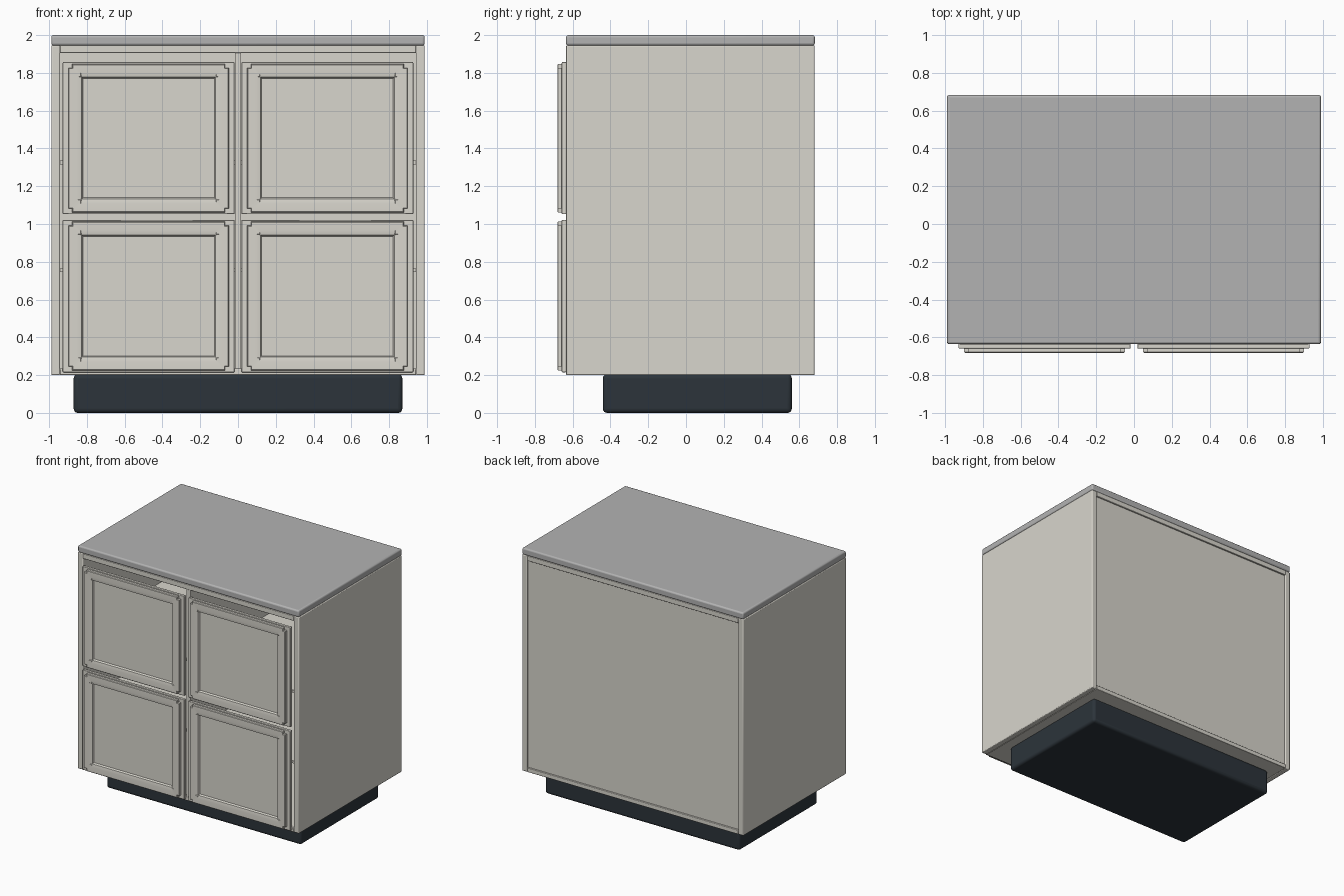
import bpy, bmesh

if "Cube" in bpy.data.objects:
    bpy.data.objects.remove(bpy.data.objects["Cube"])


def material(name, rgb):
    m = bpy.data.materials.new(name)
    m.diffuse_color = (*rgb, 1)
    m.use_nodes = True
    m.node_tree.nodes["Principled BSDF"].inputs["Base Color"].default_value = m.diffuse_color
    return m


PAINT = material("warm_paint", (0.69, 0.67, 0.61))
STONE = material("grey_top", (0.45, 0.45, 0.45))
DARK = material("dark_base", (0.025, 0.034, 0.043))


def finish(name, bm, mat, bevel=0, segments=2):
    bmesh.ops.recalc_face_normals(bm, faces=bm.faces)
    me = bpy.data.meshes.new(name)
    bm.to_mesh(me)
    bm.free()
    me.materials.append(mat)
    ob = bpy.data.objects.new(name, me)
    bpy.context.collection.objects.link(ob)
    bpy.context.view_layer.objects.active = ob
    ob.select_set(True)
    if bevel:
        b = ob.modifiers.new("bevel", 'BEVEL')
        b.width, b.segments = bevel, segments
        b.limit_method = 'ANGLE'
    bpy.ops.object.shade_smooth_by_angle(angle=0.6)
    ob.select_set(False)
    return ob


def box(name, x, y, z, mat=PAINT, bevel=0.004, segments=2):
    bm = bmesh.new()
    bmesh.ops.create_cube(bm, size=1)
    for v in bm.verts:
        for i, (a, b) in enumerate((x, y, z)):
            v.co[i] = a + (v.co[i] + 0.5) * (b - a)
    return finish(name, bm, mat, bevel, segments)


def notched_loop(bm, x, z, inset, notch, y):
    # rectangle whose corners are stepped inward by a small square notch
    x0, x1, z0, z1 = x[0] + inset, x[1] - inset, z[0] + inset, z[1] - inset
    pts = []
    for cx, cz, sx, sz, flip in ((x0, z0, 1, 1, 0), (x1, z0, -1, 1, 1),
                                 (x1, z1, -1, -1, 0), (x0, z1, 1, -1, 1)):
        c = [(cx, cz + sz * notch), (cx + sx * notch, cz + sz * notch), (cx + sx * notch, cz)]
        pts += c[::-1] if flip else c
    return [bm.verts.new((px, y, pz)) for px, pz in pts]


def door(name, x, z):
    # backing plate
    box(name + "_plate", x, (-0.658, -0.634), z)
    # raised frame with stepped corners around a sunken panel
    fx, fz = (x[0] + 0.03, x[1] - 0.03), (z[0] + 0.01, z[1] - 0.01)
    bm = bmesh.new()
    profile = [(0, 0.02, -0.657), (0, 0.02, -0.677), (0.004, 0.02, -0.681),
               (0.045, 0.02, -0.681), (0.07, 0, -0.676), (0.077, 0, -0.662)]
    loops = [notched_loop(bm, fx, fz, *p) for p in profile]
    for a, b in zip(loops, loops[1:]):
        for i in range(12):
            j = (i + 1) % 12
            bm.faces.new((a[i], a[j], b[j], b[i]))
    bm.faces.new(loops[0])
    inner = loops[-1]
    bm.faces.new(inner)
    bmesh.ops.remove_doubles(bm, verts=bm.verts, dist=1e-5)
    finish(name + "_frame", bm, PAINT)


# plinth and countertop
box("plinth", (-0.87, 0.87), (-0.44, 0.56), (0, 0.205), DARK, 0.022, 4)
box("countertop", (-0.988, 0.988), (-0.635, 0.682), (1.945, 2.0), STONE, 0.012, 3)

# carcass: sides, top, floor, recessed back and centre divider
for side, s in (("left", -1), ("right", 1)):
    box(side + "_side", sorted((s * 0.942, s * 0.988)), (-0.634, 0.68), (0.2, 1.946), bevel=0.006)
box("top_rail", (-0.943, 0.943), (-0.634, 0.68), (1.905, 1.946))
box("cabinet_floor", (-0.943, 0.943), (-0.634, 0.68), (0.2, 0.235))
box("back_panel", (-0.944, 0.944), (0.645, 0.668), (0.22, 1.92), bevel=0)
box("centre_divider", (-0.017, 0.017), (-0.632, 0.65), (0.22, 1.91), bevel=0.002)

# inner shelves
for i, z in enumerate((0.755, 1.325)):
    box(f"shelf_{i + 1}", (-0.943, 0.943), (-0.615, 0.65), (z - 0.01, z + 0.01), bevel=0)

# four doors
for row, z in (("lower", (0.215, 1.022)), ("upper", (1.052, 1.857))):
    door(row + "_left_door", (-0.928, -0.018), z)
    door(row + "_right_door", (0.018, 0.928), z)
